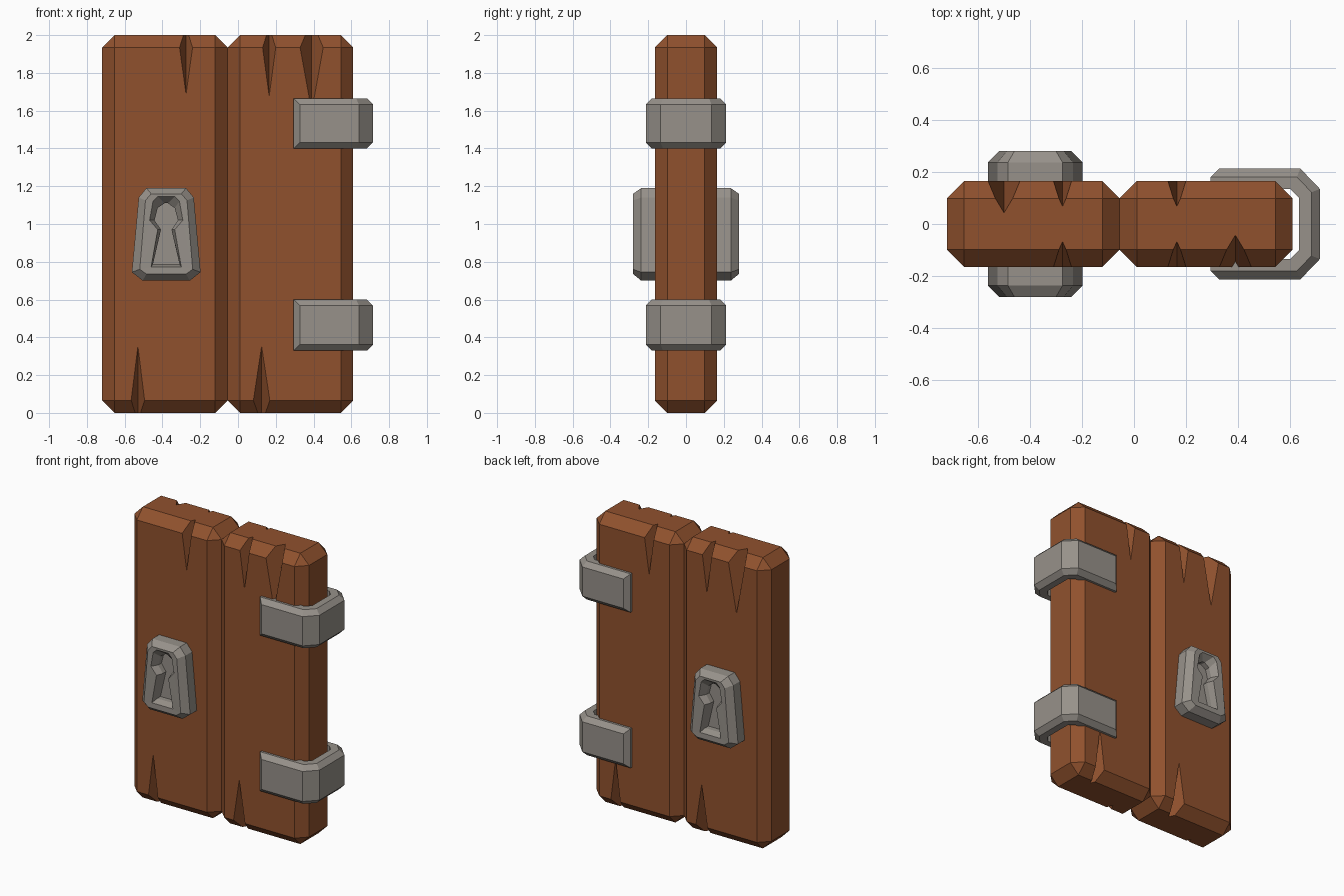
import bpy, bmesh
from mathutils import Vector

if "Cube" in bpy.data.objects:
    bpy.data.objects.remove(bpy.data.objects["Cube"])


def material(name, rgb):
    m = bpy.data.materials.new(name)
    m.diffuse_color = (*rgb, 1)
    m.use_nodes = True
    m.node_tree.nodes["Principled BSDF"].inputs["Base Color"].default_value = m.diffuse_color
    return m


WOOD = material("brown wood", (0.28, 0.083, 0.027))
IRON = material("grey iron", (0.31, 0.285, 0.255))


def finish(bm, name, mat=None):
    bmesh.ops.recalc_face_normals(bm, faces=bm.faces)
    me = bpy.data.meshes.new(name)
    bm.to_mesh(me)
    bm.free()
    ob = bpy.data.objects.new(name, me)
    bpy.context.collection.objects.link(ob)
    if mat:
        me.materials.append(mat)
    return ob


# Crack cutter: a wedge tapering from the plank end to a point on its face
MID = -0.055


def crack(x, tip, end, half, depth, back):
    pts = [(x, -0.165 + depth, end), (x, -0.164, tip), (x, -0.27, tip)]
    w = half * (depth + 0.105) / depth
    pts += [(x - w, -0.27, end), (x + w, -0.27, end)]
    if back:   # the back face is the front turned half a circle
        pts = [(2 * MID - p[0], -p[1], p[2]) for p in pts]
    bm = bmesh.new()
    for p in pts:
        bm.verts.new(p)
    bmesh.ops.convex_hull(bm, input=bm.verts)
    ob = finish(bm, "crack_cutter")
    ob.hide_render = True
    return ob


CRACKS = [(-0.275, 1.69, 2.01, 0.045, 0.10), (0.165, 1.68, 2.01, 0.045, 0.10),
          (0.39, 1.60, 2.01, 0.075, 0.125),
          (-0.53, 0.35, -0.01, 0.045, 0.10), (0.125, 0.35, -0.01, 0.055, 0.11)]


# Planks: chamfered boxes with cracks cut in both faces
def plank(name, x0, x1):
    bm = bmesh.new()
    bmesh.ops.create_cube(bm, size=1)
    for v in bm.verts:
        v.co = Vector(((x0 + x1) / 2 + v.co.x * (x1 - x0), v.co.y * 0.33, 1 + v.co.z * 2))
    bmesh.ops.bevel(bm, geom=bm.edges[:], offset=0.066, offset_type='OFFSET',
                    segments=1, affect='EDGES', profile=0.5)
    ob = finish(bm, name, WOOD)
    cutters = []
    for c in CRACKS:
        for back in (False, True):
            cx = 2 * MID - c[0] if back else c[0]
            if x0 < cx < x1:
                cut = crack(*c, back)
                m = ob.modifiers.new("crack", 'BOOLEAN')
                m.operation, m.solver, m.object = 'DIFFERENCE', 'EXACT', cut
                cutters.append(cut)
    dg = bpy.context.evaluated_depsgraph_get()
    me = bpy.data.meshes.new_from_object(ob.evaluated_get(dg))
    ob.modifiers.clear()
    ob.data = me
    me.materials.clear()
    me.materials.append(WOOD)
    for c in cutters:
        bpy.data.objects.remove(c)


plank("left_plank", -0.72, MID)
plank("right_plank", MID, 0.61)


# Hinge straps: U-shaped bands round the right edge, outer edges chamfered
def hinge(name, z0, z1):
    half = [(0.295, 0.213), (0.64, 0.213), (0.715, 0.135)]
    inner = [(0.635, 0.10), (0.60, 0.135), (0.295, 0.135)]
    outer = [(x, -y) for x, y in half] + half[::-1]
    prof = outer + inner[::-1] + [(x, -y) for x, y in inner]
    bm = bmesh.new()
    f = bm.faces.new([bm.verts.new((x, y, z0)) for x, y in prof])
    r = bmesh.ops.extrude_face_region(bm, geom=[f])
    for v in r["geom"]:
        if isinstance(v, bmesh.types.BMVert):
            v.co.z = z1

    def is_outer(v):
        return abs(v.co.y) > 0.2 or v.co.x > 0.7

    edges = []
    for e in bm.edges:
        a, b = e.verts
        if is_outer(a) and is_outer(b):
            if abs(a.co.z - b.co.z) < 1e-4 or a.co.x < 0.3:
                edges.append(e)
    bmesh.ops.recalc_face_normals(bm, faces=bm.faces)
    bmesh.ops.bevel(bm, geom=edges, offset=0.032, offset_type='OFFSET',
                    segments=1, affect='EDGES', profile=0.5)
    finish(bm, name, IRON)


hinge("upper_hinge", 1.40, 1.665)
hinge("lower_hinge", 0.33, 0.60)


# Lock plates: tapered escutcheon with a stepped keyhole recess
def lock(name, side):
    bm = bmesh.new()

    def loop(half, y):
        pts = half + [(-x, z) for x, z in half[::-1]]
        return [bm.verts.new((-0.38 + x, side * y, z)) for x, z in pts]

    def bridge(a, b):
        for i in range(len(a)):
            j = (i + 1) % len(a)
            bm.faces.new((a[i], a[j], b[j], b[i]))

    rim = [(0.125, 0.70), (0.182, 0.745), (0.146, 1.14), (0.105, 1.19)]
    front = [(0.105, 0.735), (0.14, 0.76), (0.11, 1.125), (0.08, 1.16)]
    mouth = [(0.08, 0.772), (0.045, 0.97), (0.088, 1.02), (0.07, 1.12), (0.045, 1.145)]
    hole = [(0.07, 0.788), (0.028, 0.97), (0.062, 1.02), (0.045, 1.085), (0.008, 1.11)]
    base, edge, face = loop(rim, 0.14), loop(rim, 0.237), loop(front, 0.28)
    m, h, d = loop(mouth, 0.279), loop(hole, 0.235), loop(hole, 0.20)
    bm.faces.new(base)
    bridge(base, edge)
    bridge(edge, face)
    # front ring: outer corners joined to the keyhole mouth, on each half
    for s in (lambda i, n: i, lambda i, n: n - 1 - i):
        o = [face[s(i, 8)] for i in range(4)]
        k = [m[s(i, 10)] for i in range(5)]
        for q in ((o[0], o[1], k[0]), (o[1], k[1], k[0]), (o[1], k[2], k[1]),
                  (o[1], o[2], k[2]), (o[2], k[3], k[2]), (o[2], o[3], k[3]),
                  (o[3], k[4], k[3])):
            bm.faces.new(q)
    bm.faces.new((face[0], face[7], m[9], m[0]))
    bm.faces.new((face[3], face[4], m[5], m[4]))
    bridge(m, h)
    bridge(h, d)
    bm.faces.new(d)
    finish(bm, name, IRON)


lock("front_lock", -1)
lock("back_lock", 1)
